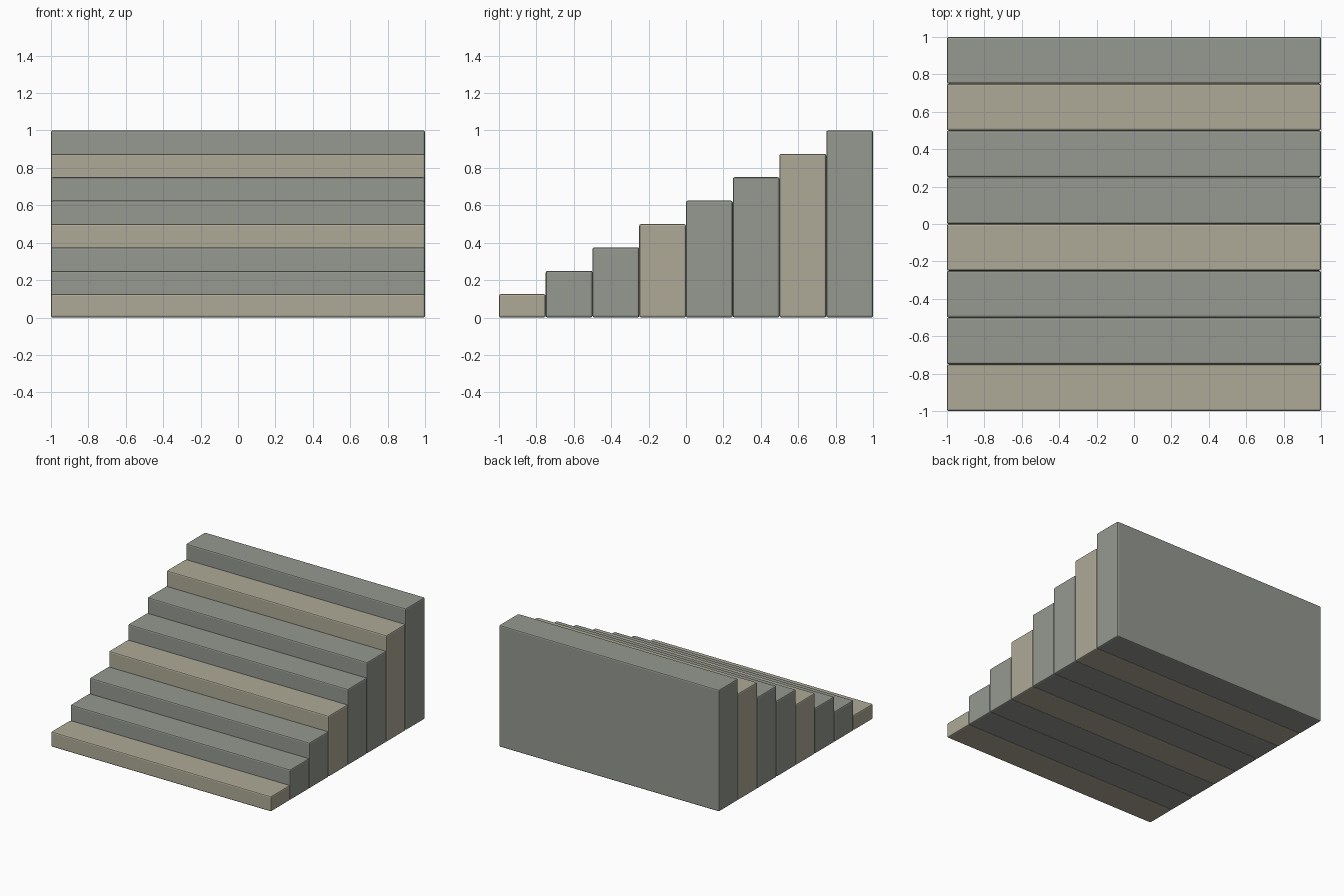
import bpy

if "Cube" in bpy.data.objects:
    bpy.data.objects.remove(bpy.data.objects["Cube"])

STEPS = 8
DEPTH = 2.0 / STEPS
RISE = 1.0 / STEPS


def material(name, color):
    mat = bpy.data.materials.new(name)
    mat.diffuse_color = color
    mat.use_nodes = True
    mat.node_tree.nodes["Principled BSDF"].inputs["Base Color"].default_value = mat.diffuse_color
    return mat


grey_stone = material("grey_stone", (0.30, 0.32, 0.28, 1))
warm_stone = material("warm_stone", (0.43, 0.40, 0.31, 1))

# Solid stone blocks, each one rise taller than the one in front
for i in range(STEPS):
    height = RISE * (i + 1)
    bpy.ops.mesh.primitive_cube_add(
        size=1, location=(0, -1 + DEPTH * (i + 0.5), height / 2))
    step = bpy.context.object
    step.name = f"step_{i + 1}"
    step.scale = (2.0, DEPTH, height)
    bpy.ops.object.transform_apply(location=False, rotation=False, scale=True)

    # Every third block is the warmer stone
    step.data.materials.append(warm_stone if i % 3 == 0 else grey_stone)

    # Slightly worn edges
    bevel = step.modifiers.new("worn_edges", 'BEVEL')
    bevel.width = 0.01
    bevel.segments = 2
